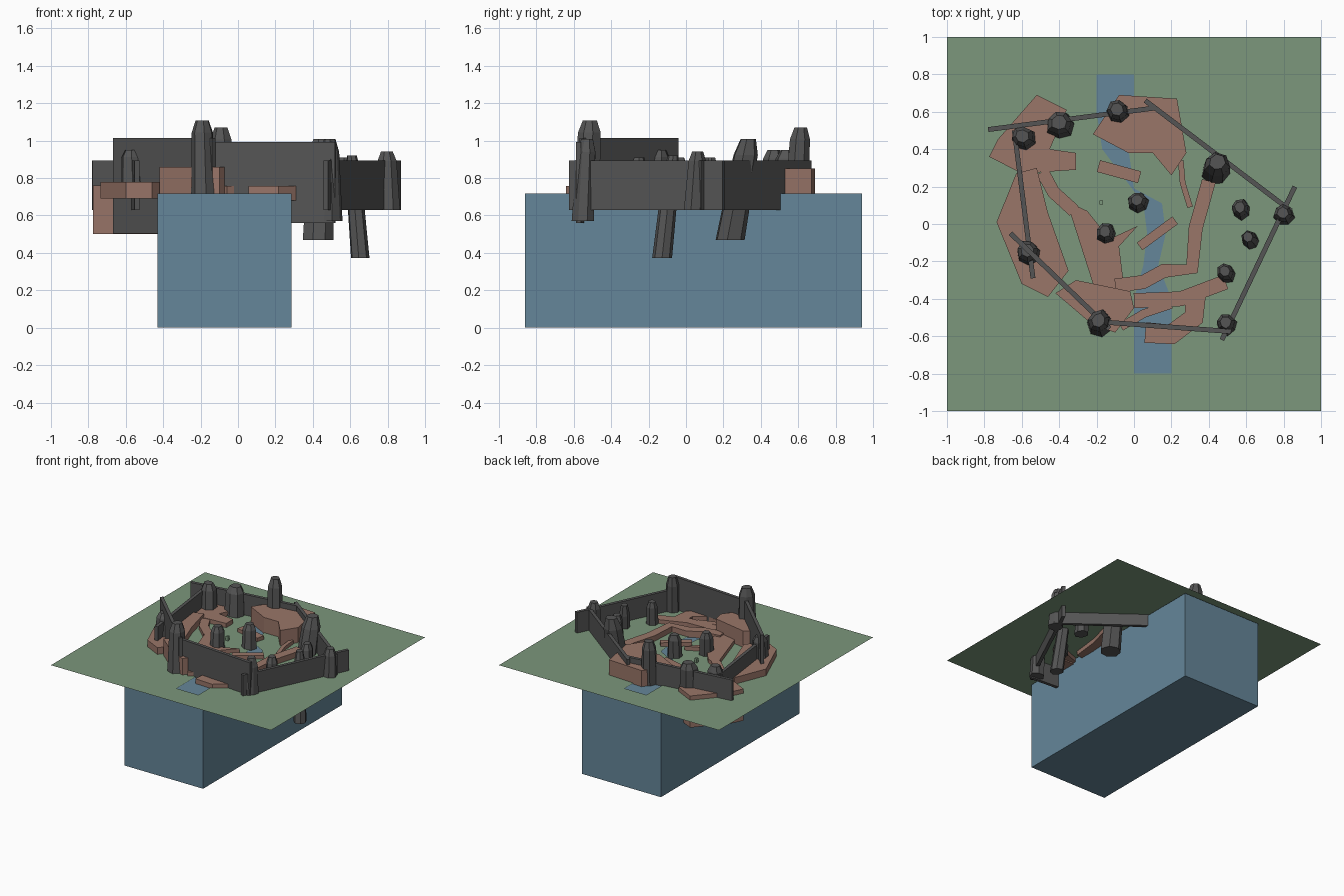
import bpy, bmesh, math, random
from mathutils import Vector

if "Cube" in bpy.data.objects:
    bpy.data.objects.remove(bpy.data.objects["Cube"])
random.seed(4)


def material(name, rgb):
    m = bpy.data.materials.new(name)
    m.diffuse_color = (*rgb, 1)
    m.use_nodes = True
    m.node_tree.nodes["Principled BSDF"].inputs["Base Color"].default_value = m.diffuse_color
    return m


BLUE = material("water_blue", (0.13, 0.24, 0.32))
GREEN = material("grass_green", (0.20, 0.31, 0.20))
BROWN = material("path_brown", (0.32, 0.18, 0.14))
STONE = material("stone_grey", (0.09, 0.09, 0.09))


def finish(name, bm, mat, fix=True):
    if fix:
        bmesh.ops.recalc_face_normals(bm, faces=bm.faces)
    me = bpy.data.meshes.new(name)
    bm.to_mesh(me)
    bm.free()
    me.materials.append(mat)
    ob = bpy.data.objects.new(name, me)
    bpy.context.collection.objects.link(ob)


def loft(name, rings, mat):
    bm = bmesh.new()
    vs = [[bm.verts.new(p) for p in r] for r in rings]
    n = len(vs[0])
    for a, b in zip(vs, vs[1:]):
        for i in range(n):
            j = (i + 1) % n
            bm.faces.new((a[i], a[j], b[j], b[i]))
    bm.faces.new(vs[0][::-1])
    bm.faces.new(vs[-1])
    finish(name, bm, mat)


def slab(name, pts, z0, z1, mat):
    loft(name, [[(x, y, z) for x, y in pts] for z in (z0, z1)], mat)


def rect(x0, x1, y0, y1):
    return [(x0, y0), (x1, y0), (x1, y1), (x0, y1)]


def ribbon(name, path, width, z0, z1, mat=BROWN):
    """Flat-topped strip of constant width along a centre line."""
    p = [Vector(q) for q in path]
    left, right = [], []
    for i, q in enumerate(p):
        d = (p[min(i + 1, len(p) - 1)] - p[max(i - 1, 0)]).normalized()
        n = Vector((-d.y, d.x)) * width / 2
        left.append(q + n)
        right.append(q - n)
    slab(name, left + right[::-1], z0, z1, mat)


# water block
slab("water", rect(-.43, .285, -.86, .94), 0, .718, BLUE)

# grass sheet, split left and right of the winding river opening
river = [(-.1, .8), (-.1, .6), (-.1, .4), (-.09, .19), (.1, .11), (.12, -.05), (.09, -.22), (.1, -.4), (.1, -.8)]
half = [.1, .1, .07, .09, .05, .05, .04, .1, .1]
bm = bmesh.new()
for s in (-1, 1):
    bank = [(x + s * w, y) for (x, y), w in zip(river, half)]
    outline = [(-.1, 1), (-.1, .8)] + bank + [(.1, -.8), (.1, -1), (s, -1), (s, 1)]
    bm.faces.new([bm.verts.new((x, y, .725)) for x, y in outline[::s]])
bmesh.ops.triangulate(bm, faces=bm.faces)
finish("grass", bm, GREEN, False)

# broad earth banks
slab("northwest_bank", [(-.775, .36), (-.73, .45), (-.52, .69), (-.36, .61), (-.45, .4),
                        (-.31, .38), (-.31, .29), (-.6, .27)], .50, .76, BROWN)
slab("west_bank", [(-.63, .27), (-.735, .01), (-.6, -.32), (-.46, -.39),
                   (-.35, -.25), (-.46, .06), (-.52, .3)], .69, .78, BROWN)
slab("north_bank", [(-.22, .48), (-.08, .69), (.23, .67), (.28, .38),
                    (.2, .26), (.1, .38), (-.03, .38)], .70, .85, BROWN)
slab("south_bank", [(-.42, -.37), (-.31, -.3), (-.02, -.36), (0, -.45),
                    (-.1, -.58), (-.22, -.54)], .70, .86, BROWN)
slab("centre_bank", [(-.36, .12), (-.2, -.38), (-.05, -.36), (-.08, -.12), (.02, -.01),
                     (-.13, -.08), (-.25, .07)], .69, .757, BROWN)

# winding footpaths and small bridges
ribbon("west_path", [(-.49, .28), (-.43, .17), (-.32, .07)], .07, .69, .757)
ribbon("east_path", [(-.1, -.33), (.05, -.31), (.16, -.25), (.31, -.24), (.33, -.02), (.4, .23)],
       .075, .69, .77)
ribbon("southeast_path", [(0, -.41), (.25, -.4), (.49, -.31)], .08, .69, .757)
ribbon("south_curve", [(.33, -.37), (.32, -.5), (.2, -.59), (.06, -.58)], .11, .68, .757)
ribbon("south_link", [(-.07, -.55), (.05, -.48), (.2, -.43)], .045, .69, .757)
ribbon("narrow_path", [(.25, .34), (.26, .22), (.3, .09)], .03, .69, .755)
ribbon("north_bridge", [(-.19, .31), (.03, .25)], .065, .71, .755)
ribbon("middle_bridge", [(.03, -.12), (.22, .02)], .05, .71, .755)

# straight wall panels: ends, bottom, top
walls = [((-.78, .505), (.11, .62), .63, .895), ((.06, .66), (.84, .07), .63, .895),
         ((.86, .20), (.47, -.62), .63, .895), ((.52, -.575), (-.22, -.52), .56, .993),
         ((-.66, -.05), (-.13, -.56), .505, 1.015), ((-.64, .50), (-.54, -.29), .63, .895)]
for i, (a, b, z0, z1) in enumerate(walls):
    ribbon(f"wall_{i}", [a, b], .026, z0, z1, STONE)


def stone(i, x, y, r, z0, z1, dx=.01, dy=-.02):
    """Leaning seven-sided stone with a chamfered top; dx, dy shift its foot."""
    turn = random.random() * 6
    wob = [random.uniform(.9, 1.15) for _ in range(7)]
    rings = []
    for t, s in ((0, 1.05), (.84, .88), (1, .55)):
        rings.append([(x + dx * (1 - t) + r * s * w * math.cos(turn + k * math.tau / 7),
                       y + dy * (1 - t) + r * s * w * math.sin(turn + k * math.tau / 7),
                       z0 + (z1 - z0) * t) for k, w in enumerate(wob)])
    loft(f"stone_{i}", rings, STONE)


# ring of stones at the walls, then the free-standing ones
stones = [(-.60, .47, .065, .66, .95), (-.40, .545, .075, .66, .95), (-.09, .615, .06, .68, 1.07),
          (.445, .33, .078, .47, 1.01, -.02, -.1), (-.57, -.14, .06, .71, .95),
          (-.19, -.515, .067, .71, 1.108), (.49, -.525, .055, .57, 1.01),
          (.795, .06, .055, .63, .942), (.61, -.07, .05, .373, .92, .045, -.06)]
small = [(.015, .13), (-.155, -.04), (.485, -.25), (.565, .09)]
stones += [(x, y, .052, .64, .91) for x, y in small]
for i, s in enumerate(stones):
    stone(i, *s)

# tiny post beside the river
slab("post", rect(-.185, -.165, .105, .125), .72, .76, GREEN)
